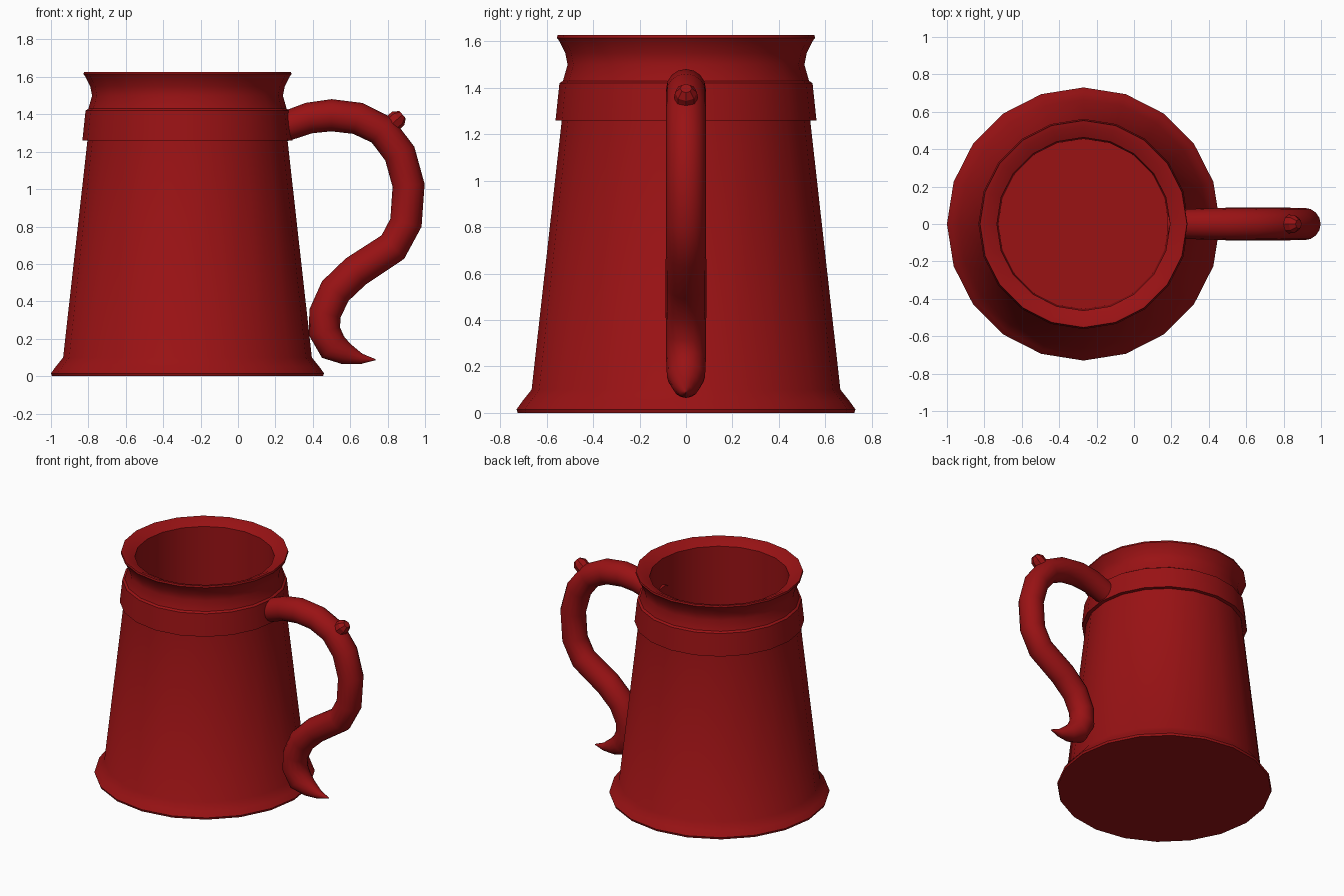
import bpy
import bmesh
from math import cos, sin, pi, radians
from mathutils import Vector

if "Cube" in bpy.data.objects:
    bpy.data.objects.remove(bpy.data.objects["Cube"])

red = bpy.data.materials.new("red_glaze")
red.diffuse_color = (0.32, 0.006, 0.007, 1)
red.use_nodes = True
red.node_tree.nodes["Principled BSDF"].inputs["Base Color"].default_value = red.diffuse_color


def rings_to_object(name, rings, angle):
    """Skin a list of equal-length vertex rings and cap both ends."""
    bm = bmesh.new()
    loops = [[bm.verts.new(p) for p in ring] for ring in rings]
    n = len(loops[0])
    for a, b in zip(loops, loops[1:]):
        for i in range(n):
            j = (i + 1) % n
            bm.faces.new((a[i], a[j], b[j], b[i]))
    bm.faces.new(loops[0][::-1])
    bm.faces.new(loops[-1])
    bmesh.ops.recalc_face_normals(bm, faces=bm.faces)
    mesh = bpy.data.meshes.new(name)
    bm.to_mesh(mesh)
    bm.free()
    ob = bpy.data.objects.new(name, mesh)
    bpy.context.collection.objects.link(ob)
    mesh.materials.append(red)
    bpy.ops.object.select_all(action='DESELECT')
    ob.select_set(True)
    bpy.context.view_layer.objects.active = ob
    bpy.ops.object.shade_smooth_by_angle(angle=radians(angle))
    return ob


def lathe(name, profile, cx, sides=20, angle=35):
    """Revolve (radius, z) points around a vertical axis at x = cx."""
    rings = [[(cx + r * cos(2 * pi * i / sides), r * sin(2 * pi * i / sides), z)
              for i in range(sides)] for r, z in profile]
    return rings_to_object(name, rings, angle)


def tube(name, path, sides=16, angle=40):
    """Sweep a circle along (x, z, radius) points in the XZ plane."""
    pts = [Vector((x, 0, z)) for x, z, r in path]
    rings = []
    for k, (x, z, r) in enumerate(path):
        t = (pts[min(k + 1, len(pts) - 1)] - pts[max(k - 1, 0)]).normalized()
        side = Vector((-t.z, 0, t.x))
        rings.append([pts[k] + r * (cos(2 * pi * i / sides) * side
                                    + sin(2 * pi * i / sides) * Vector((0, 1, 0)))
                      for i in range(sides)])
    return rings_to_object(name, rings, angle)


# Hollow body: flared foot, tapering wall, raised band, flared rim, inside wall
lathe("tankard_body", [
    (0.725, 0.0), (0.73, 0.015), (0.705, 0.05), (0.665, 0.10),
    (0.535, 1.26), (0.562, 1.26), (0.545, 1.42), (0.53, 1.43),
    (0.51, 1.50), (0.52, 1.55), (0.545, 1.60), (0.556, 1.615),
    (0.553, 1.627), (0.525, 1.622), (0.463, 1.59), (0.455, 0.10),
], cx=-0.27)

# S-shaped handle with a pointed tail
tube("handle", [
    (0.20, 1.32, 0.078), (0.28, 1.345, 0.08), (0.38, 1.38, 0.083),
    (0.50, 1.395, 0.086), (0.64, 1.378, 0.086), (0.77, 1.315, 0.086),
    (0.865, 1.19, 0.086), (0.912, 1.02, 0.086), (0.898, 0.82, 0.086),
    (0.828, 0.69, 0.087), (0.63, 0.56, 0.088), (0.52, 0.455, 0.088),
    (0.465, 0.335, 0.086), (0.462, 0.24, 0.086), (0.508, 0.155, 0.082),
    (0.58, 0.118, 0.058), (0.66, 0.092, 0.028), (0.735, 0.088, 0.003),
])

# Thumb knob on the shoulder of the handle
tube("thumb_knob", [
    (0.77, 1.30, 0.075), (0.825, 1.35, 0.05), (0.858, 1.379, 0.048),
    (0.88, 1.398, 0.025),
], sides=8, angle=30)
